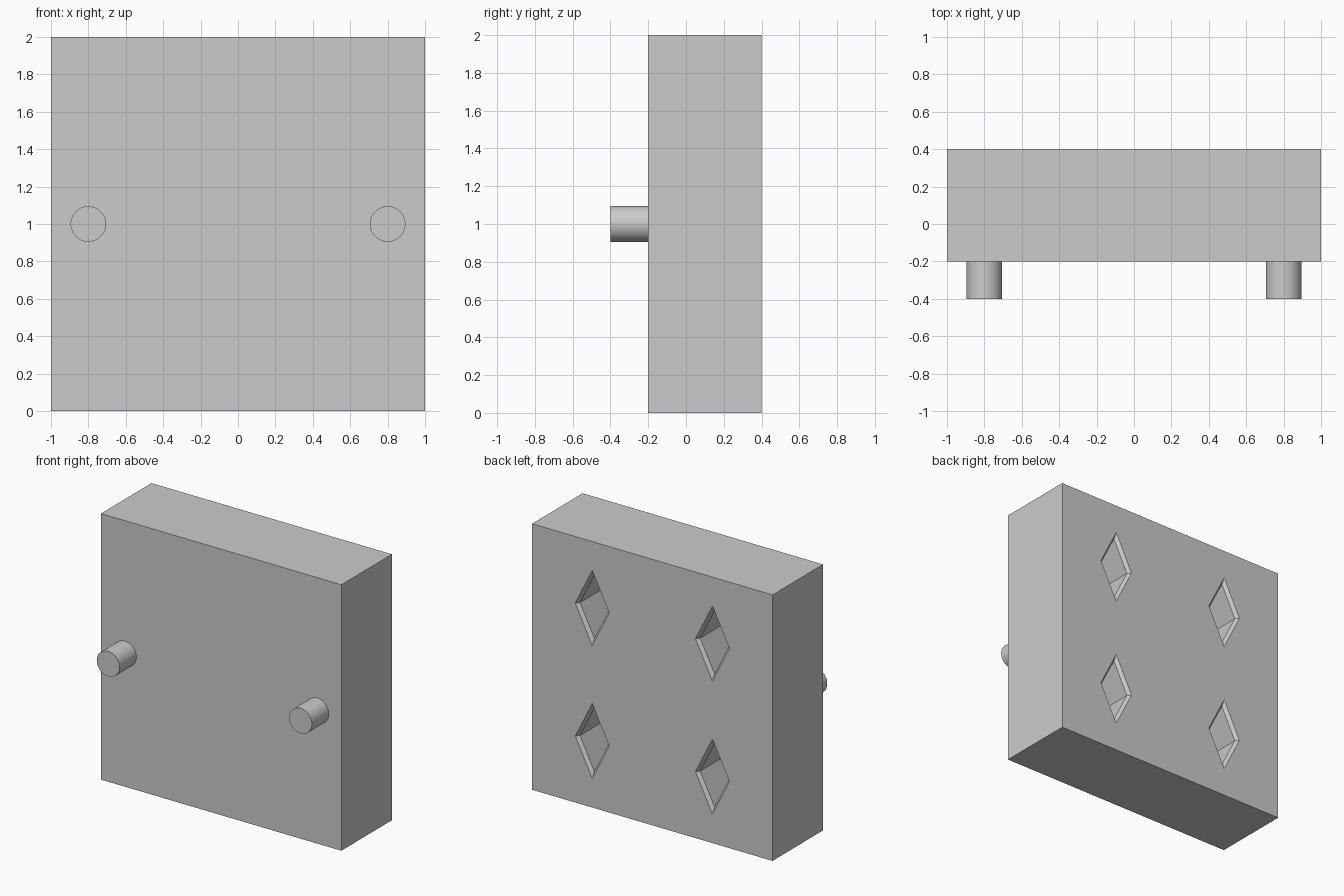
import bpy, bmesh
from math import radians
from mathutils import Matrix, Vector

cube = bpy.data.objects.get("Cube")
if cube:
    bpy.data.objects.remove(cube, do_unlink=True)

# Single grey material
grey = bpy.data.materials.new("plain_grey")
grey.use_nodes = True
colour = (0.6, 0.6, 0.6, 1)
grey.diffuse_color = colour
grey.node_tree.nodes["Principled BSDF"].inputs["Base Color"].default_value = colour


def add_object(name, bm):
    bmesh.ops.recalc_face_normals(bm, faces=bm.faces)
    mesh = bpy.data.meshes.new(name)
    bm.to_mesh(mesh)
    bm.free()
    mesh.materials.append(grey)
    obj = bpy.data.objects.new(name, mesh)
    bpy.context.collection.objects.link(obj)
    return obj


def diamond_ring(bm, x, y, z, half_width):
    # Diamond outline, twice as tall as wide
    h = half_width
    corners = [(h, 0), (0, 2 * h), (-h, 0), (0, -2 * h)]
    return [bm.verts.new((x + dx, y, z + dz)) for dx, dz in corners]


# Block
BACK = 0.4
bm = bmesh.new()
bmesh.ops.create_cube(bm, size=1, matrix=Matrix.Translation((0, 0.1, 1)) @ Matrix.Diagonal((2, 0.6, 2, 1)))
block = add_object("block", bm)

# Four deep diamond sockets with a chamfered mouth
RIM, INNER, LIP, DEPTH = 0.141, 0.119, 0.025, 0.4
SLOPE = (RIM - INNER) / LIP
bm = bmesh.new()
for x in (-0.5, 0.5):
    for z in (0.5, 1.5):
        rings = [diamond_ring(bm, x, BACK + LIP, z, RIM + SLOPE * LIP),
                 diamond_ring(bm, x, BACK - LIP, z, INNER),
                 diamond_ring(bm, x, BACK - DEPTH, z, INNER)]
        for a, b in zip(rings, rings[1:]):
            for i in range(4):
                j = (i + 1) % 4
                bm.faces.new((a[i], a[j], b[j], b[i]))
        bm.faces.new(rings[0])
        bm.faces.new(rings[-1])
cutter = add_object("socket_cutter", bm)
cutter.hide_render = True
cutter.hide_set(True)
cut = block.modifiers.new("sockets", "BOOLEAN")
cut.operation = "DIFFERENCE"
cut.object = cutter
cut.solver = "EXACT"

# Bake the cut and remove the cutter
bpy.context.view_layer.update()
baked = bpy.data.meshes.new_from_object(block.evaluated_get(bpy.context.evaluated_depsgraph_get()))
block.modifiers.clear()
block.data = baked
bpy.data.objects.remove(cutter, do_unlink=True)

# Round pegs on the front
for side, x in (("left", 0.8), ("right", -0.8)):
    bm = bmesh.new()
    place = Matrix.Translation((x, -0.3, 1)) @ Matrix.Rotation(radians(90), 4, "X")
    bmesh.ops.create_cone(bm, cap_ends=True, segments=48, radius1=0.095, radius2=0.095, depth=0.2, matrix=place)
    peg = add_object(side + "_peg", bm)
    bpy.ops.object.select_all(action="DESELECT")
    peg.select_set(True)
    bpy.context.view_layer.objects.active = peg
    bpy.ops.object.shade_smooth_by_angle(angle=radians(30))
